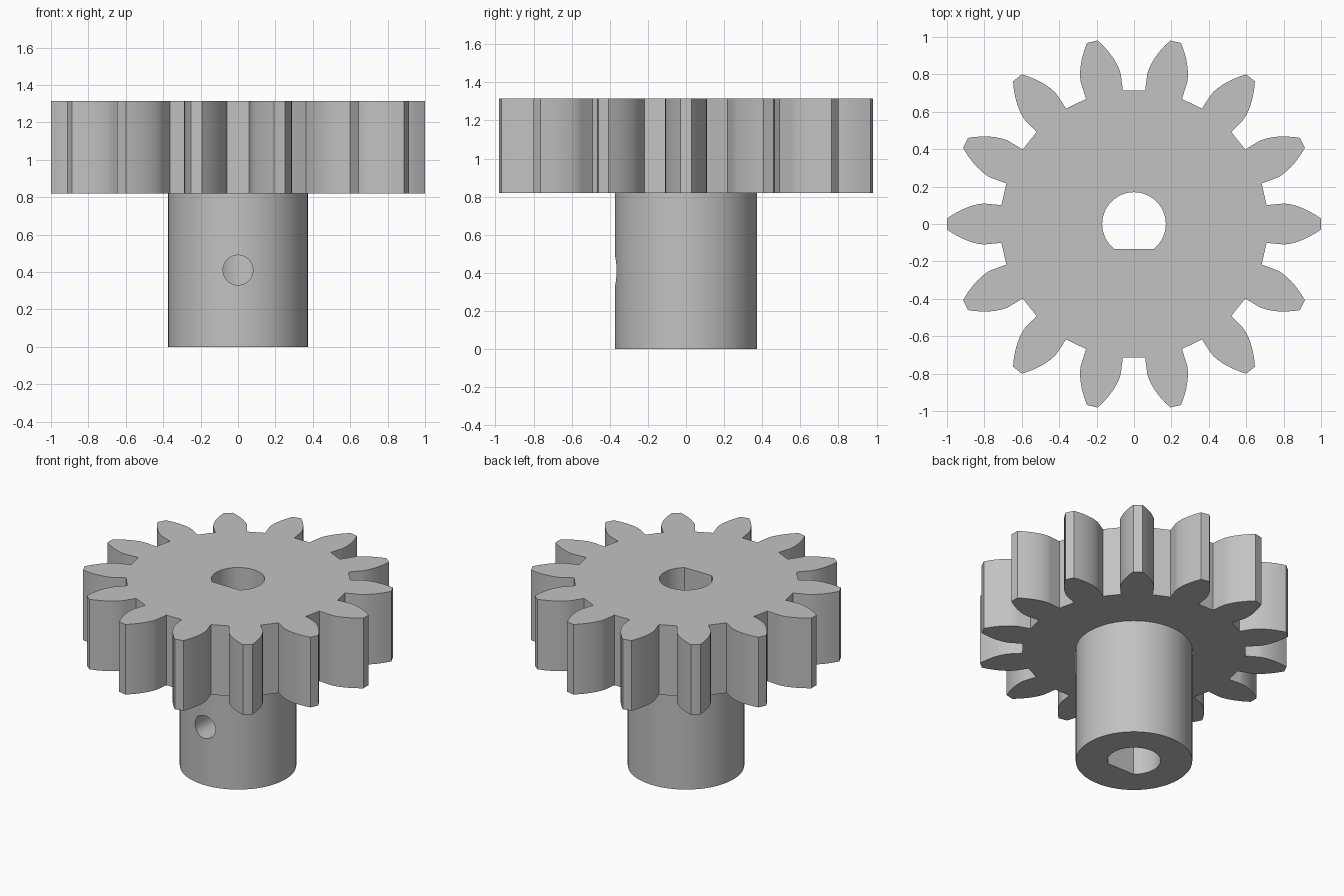
import bpy, bmesh
from math import pi, sin, cos, tan, acos, radians, sqrt, asin
from mathutils import Matrix

cube = bpy.data.objects.get("Cube")
if cube:
    bpy.data.objects.remove(cube, do_unlink=True)

TEETH = 14
ROOT_R, BASE_R, TIP_R = 0.716, 0.8, 1.0
GEAR_Z, TOP_Z = 0.82, 1.315
HUB_R, BORE_R, FLAT_Y = 0.373, 0.17, -0.133

steel = bpy.data.materials.new("plain grey")
steel.use_nodes = True
grey = (0.54, 0.54, 0.54, 1)
steel.diffuse_color = grey
steel.node_tree.nodes["Principled BSDF"].inputs["Base Color"].default_value = grey


def prism(name, points, z0, z1):
    """Extrude a closed outline from z0 to z1."""
    bm = bmesh.new()
    face = bm.faces.new([bm.verts.new((x, y, z0)) for x, y in points])
    out = bmesh.ops.extrude_face_region(bm, geom=[face])
    verts = [g for g in out["geom"] if isinstance(g, bmesh.types.BMVert)]
    bmesh.ops.translate(bm, verts=verts, vec=(0, 0, z1 - z0))
    bmesh.ops.recalc_face_normals(bm, faces=bm.faces)
    mesh = bpy.data.meshes.new(name)
    bm.to_mesh(mesh)
    bm.free()
    mesh.materials.append(steel)
    obj = bpy.data.objects.new(name, mesh)
    bpy.context.collection.objects.link(obj)
    return obj


def arc(radius, start, end, count):
    return [(radius * cos(start + (end - start) * i / count),
             radius * sin(start + (end - start) * i / count))
            for i in range(count + 1)]


def combine(target, tool, operation):
    """Apply a boolean and remove the tool."""
    mod = target.modifiers.new(operation.lower(), 'BOOLEAN')
    mod.operation, mod.object, mod.solver = operation, tool, 'EXACT'
    bpy.context.view_layer.objects.active = target
    bpy.ops.object.modifier_apply(modifier=mod.name)
    bpy.data.objects.remove(tool, do_unlink=True)


# Tooth flank: straight root, then an involute up to the tip
flank = [(ROOT_R, radians(8.1))]
STEPS = 10
for i in range(STEPS + 1):
    r = BASE_R + (TIP_R - BASE_R) * (i / STEPS) ** 1.5
    pressure = acos(min(1, BASE_R / r))
    flank.append((r, radians(7.8) - (tan(pressure) - pressure)))
tooth = [(r, -a) for r, a in flank] + [(r, a) for r, a in reversed(flank)]

# Toothed wheel
outline = []
for k in range(TEETH):
    turn = 2 * pi * k / TEETH
    outline += [(r * cos(a + turn), r * sin(a + turn)) for r, a in tooth]
pinion = prism("pinion_gear", outline, GEAR_Z, TOP_Z)

# Hub below the wheel
hub = prism("hub", arc(HUB_R, 0, 2 * pi, 96)[:-1], 0, GEAR_Z + 0.1)
combine(pinion, hub, 'UNION')

# D-shaped shaft bore with the flat towards the front
flat = asin(FLAT_Y / BORE_R)
bore = prism("bore_cutter", arc(BORE_R, flat, pi - flat, 56), -0.1, TOP_Z + 0.1)
combine(pinion, bore, 'DIFFERENCE')

# Set screw hole from the front into the bore
screw = prism("screw_cutter", arc(0.08, 0, 2 * pi, 40)[:-1], 0.05, 0.6)
screw.data.transform(Matrix.Translation((0, 0, 0.41)) @ Matrix.Rotation(pi / 2, 4, 'X'))
combine(pinion, screw, 'DIFFERENCE')

# Smooth round surfaces, sharp edges
bpy.ops.object.select_all(action='DESELECT')
pinion.select_set(True)
bpy.context.view_layer.objects.active = pinion
bpy.ops.object.shade_smooth_by_angle(angle=radians(25))
